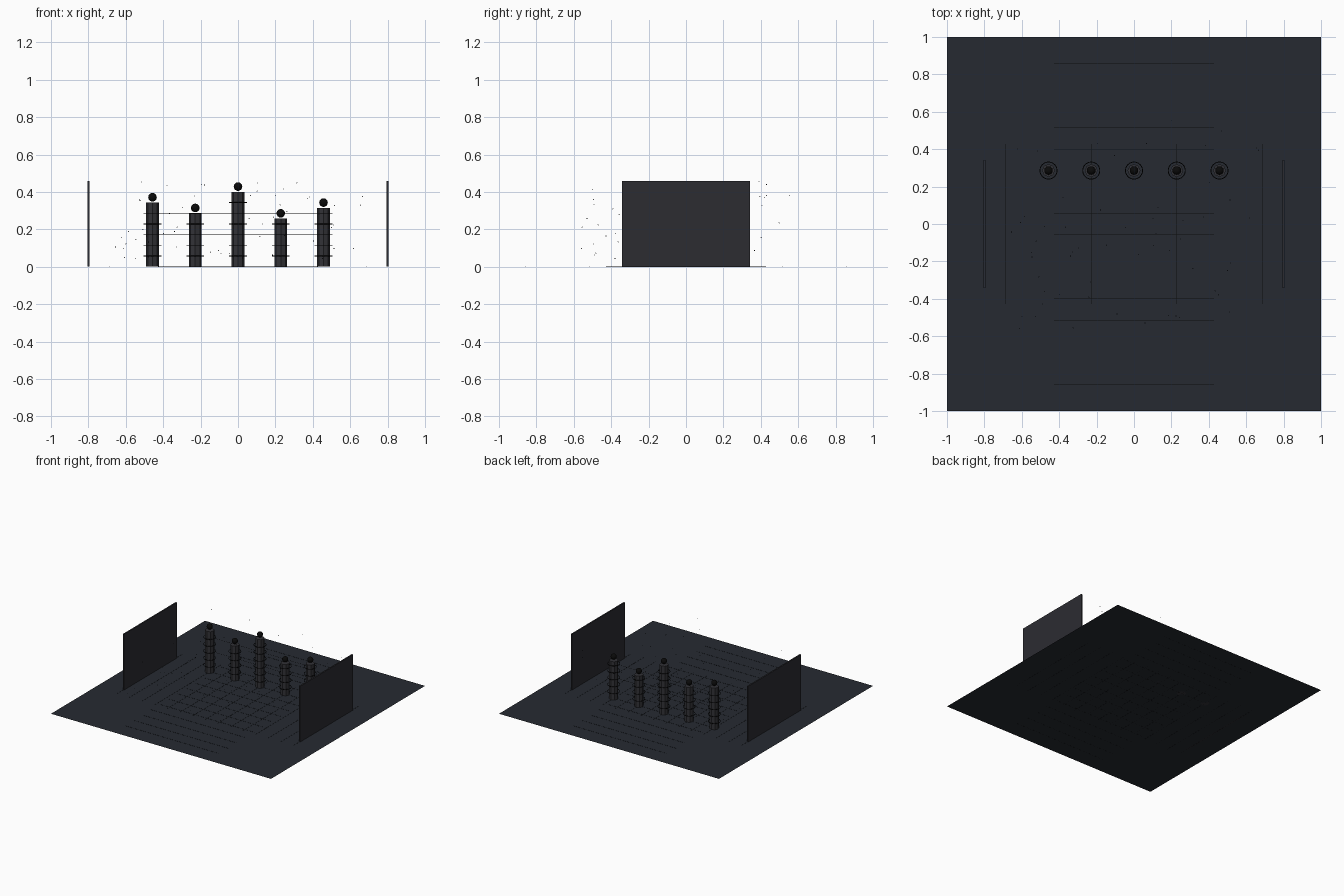
import bpy, bmesh, random
from math import pi, cos, sin
from mathutils import Matrix, Vector

if "Cube" in bpy.data.objects:
    bpy.data.objects.remove(bpy.data.objects["Cube"])

S = 2 / 35  # one layout unit in model units
random.seed(7)


def material(name, rgb):
    m = bpy.data.materials.new(name)
    m.diffuse_color = (*rgb, 1)
    m.use_nodes = True
    m.node_tree.nodes["Principled BSDF"].inputs["Base Color"].default_value = m.diffuse_color
    return m


FLOOR = material("floor_slate", (0.019, 0.023, 0.031))
PILLAR = material("pillar_grey", (0.032, 0.032, 0.038))
PANEL = material("panel_grey", (0.025, 0.025, 0.031))
BLACK = material("black", (0.003, 0.003, 0.003))


def finish(name, bm, mat, smooth=False):
    bmesh.ops.scale(bm, vec=(S, S, S), verts=bm.verts)
    me = bpy.data.meshes.new(name)
    bm.to_mesh(me)
    bm.free()
    me.materials.append(mat)
    for p in me.polygons:
        p.use_smooth = smooth
    ob = bpy.data.objects.new(name, me)
    bpy.context.collection.objects.link(ob)
    return ob


def add_box(bm, loc, size):
    m = Matrix.Translation(loc) @ Matrix.Diagonal((*size, 1))
    bmesh.ops.create_cube(bm, size=1, matrix=m)


def add_ring(bm, loc, major, minor, n=24, k=6):
    rows = []
    for i in range(n):
        a = 2 * pi * i / n
        rows.append([bm.verts.new(Vector(loc) + Vector((
            (major + minor * cos(2 * pi * j / k)) * cos(a),
            (major + minor * cos(2 * pi * j / k)) * sin(a),
            minor * sin(2 * pi * j / k)))) for j in range(k)])
    for i in range(n):
        r, q = rows[i], rows[(i + 1) % n]
        for j in range(k):
            bm.faces.new((r[j], q[j], q[(j + 1) % k], r[(j + 1) % k]))


# Floor sheet
bm = bmesh.new()
bmesh.ops.create_grid(bm, x_segments=1, y_segments=1, size=17.5)
finish("floor", bm, FLOOR)

# Thin floor lines in both directions
bm = bmesh.new()
for y in range(-15, 16, 2):
    add_box(bm, (0, y, 0.005), (15, 0.02, 0.02))
for x in range(-14, 15, 2):
    add_box(bm, (x, 0, 0.005), (0.02, 15, 0.02))
finish("floor_lines", bm, BLACK)

# Side panels
for name, side in (("left_panel", -1), ("right_panel", 1)):
    bm = bmesh.new()
    add_box(bm, (side * 14, 0, 4), (0.2, 12, 8))
    finish(name, bm, PANEL)

# Pillars with ring bands and a ball on top
for i, (x, h) in enumerate(((-8, 6), (-4, 5), (0, 7), (4, 4.5), (8, 5.5)), 1):
    bm = bmesh.new()
    bmesh.ops.create_cone(bm, cap_ends=True, segments=8, radius1=0.6, radius2=0.6,
                          depth=h, matrix=Matrix.Translation((x, 5, h / 2)))
    finish(f"pillar_{i}", bm, PILLAR)

    bm = bmesh.new()
    z = 1
    while z < h:
        add_ring(bm, (x, 5, z), 0.8, 0.04)
        z += 1
    finish(f"pillar_rings_{i}", bm, BLACK, True)

    bm = bmesh.new()
    bmesh.ops.create_uvsphere(bm, u_segments=16, v_segments=12, radius=0.4,
                              matrix=Matrix.Translation((x, 5, h + 0.5)))
    finish(f"pillar_ball_{i}", bm, BLACK, True)

# Thin beams strung between the pillars
bm = bmesh.new()
for z in (3, 5):
    add_box(bm, (0, 5, z), (15, 0.02, 0.02))
finish("beams", bm, BLACK)

# Floating specks
bm = bmesh.new()
for _ in range(60):
    loc = (random.uniform(-12, 12), random.uniform(-9.8, 9.8), random.uniform(0.6, 8))
    bmesh.ops.create_icosphere(bm, subdivisions=1, radius=0.05,
                               matrix=Matrix.Translation(loc))
finish("specks", bm, BLACK)
